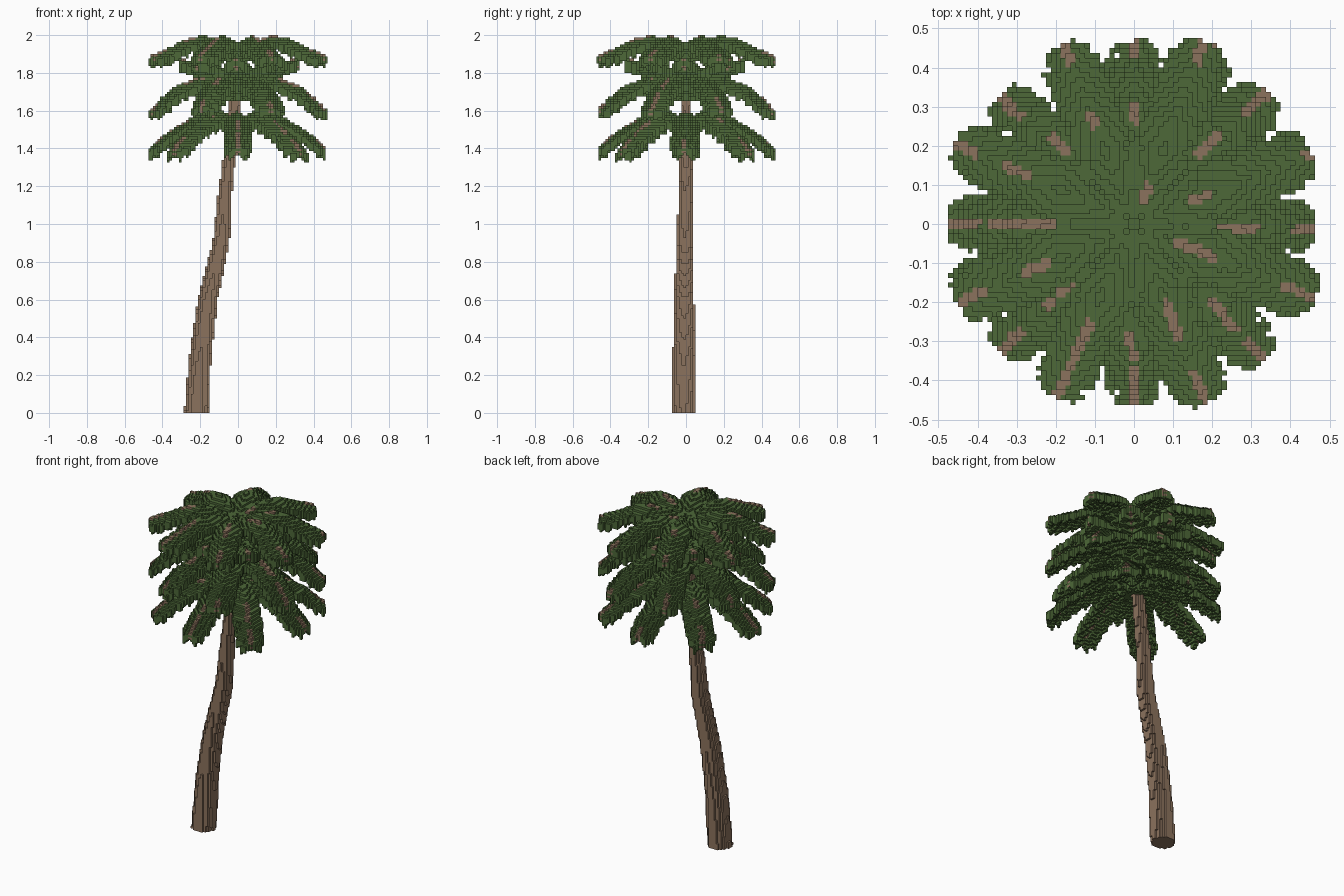
import bpy, bmesh, math, random

cube = bpy.data.objects.get("Cube")
if cube:
    bpy.data.objects.remove(cube)

random.seed(4)
V = 0.0125  # edge of one block
BARK, LEAF = 0, 1


def make_material(name, color):
    mat = bpy.data.materials.new(name)
    mat.use_nodes = True
    mat.diffuse_color = color
    bsdf = next(n for n in mat.node_tree.nodes if n.type == "BSDF_PRINCIPLED")
    bsdf.inputs["Base Color"].default_value = color
    bsdf.inputs["Roughness"].default_value = 0.9
    return mat


materials = [make_material("bark brown", (0.26, 0.17, 0.11, 1)),
             make_material("leaf green", (0.075, 0.14, 0.04, 1))]


def interpolate(points, t):
    """Piecewise linear lookup; each point is (key, value)."""
    for (a, va), (b, vb) in zip(points, points[1:]):
        if t <= b:
            return va + (vb - va) * (t - a) / (b - a)
    return points[-1][1]


def cell(x, y, z):
    return (math.floor(x / V), math.floor(y / V), math.floor(z / V))


# Leaning, tapering trunk of stacked block discs
def trunk_cells():
    lean = [(0, -0.22), (0.3, -0.2), (0.6, -0.16), (0.9, -0.09),
            (1.2, -0.065), (1.4, -0.04), (1.8, 0)]
    girth = [(0, 0.065), (0.8, 0.048), (1.2, 0.035), (1.8, 0.028)]
    cells = {}
    for k in range(int(1.78 / V)):
        z = (k + 0.5) * V
        cx, r = interpolate(lean, z), interpolate(girth, z)
        cy = interpolate([(0, -0.015), (1.4, 0)], z)
        n = int(r / V) + 2
        ci, cj, _ = cell(cx, cy, 0)
        for i in range(ci - n, ci + n + 1):
            for j in range(cj - n, cj + n + 1):
                if math.hypot((i + 0.5) * V - cx, (j + 0.5) * V - cy) <= r:
                    cells[i, j, k] = BARK
    return cells


# One frond: a rib along an arc, with swept leaflets drooping on both sides
def add_frond(cells, angle, arc, width, droop, thick):
    reach = arc[-1][0] + random.uniform(-0.012, 0.008)
    ca, sa = math.cos(angle), math.sin(angle)
    bare = [(reach - random.uniform(0.02, 0.1), reach)]
    start = random.uniform(0.05, 0.3)
    bare.append((start, start + random.uniform(0.03, 0.12)))
    rib = {}
    steps = int(reach / V * 2)
    for a in range(steps + 1):
        r = a * V / 2
        z = interpolate(arc, r)
        tip = max(0, min(1, (reach - r) / 0.07))
        half = width * (0.45 + 0.55 * tip ** 0.5)
        count = int(half / V * 2)
        for b in range(-count, count + 1):
            s = b * V / 2
            side = abs(s)
            tooth = int((r - side * 0.7) / V + 8) % 4
            if side > half * 0.6 and tooth == 0:
                continue
            x, y = r * ca - s * sa, r * sa + s * ca
            i, j, k = cell(x, y, z - droop * side)
            for d in range(thick + (tooth == 2)):
                cells.setdefault((i, j, k - d), LEAF)
            if side < V * 0.8:
                rib[i, j, k - thick + 1] = BARK
                if any(lo <= r <= hi for lo, hi in bare):
                    rib[i, j, k] = BARK
    cells.update(rib)


def frond_ring(arc, turn, width, droop, thick, count=8):
    cells = {}
    for n in range(count):
        angle = math.radians(turn + n * 360 / count + random.uniform(-2, 2))
        add_frond(cells, angle, arc, width, droop, thick)
    return cells


parts = {
    "trunk": trunk_cells(),
    "lower_fronds": frond_ring([(0, 1.55), (0.12, 1.59), (0.24, 1.56),
                                (0.36, 1.49), (0.47, 1.395)], 0, 0.075, 0.55, 3),
    "middle_fronds": frond_ring([(0, 1.72), (0.12, 1.77), (0.25, 1.765),
                                 (0.38, 1.71), (0.49, 1.61)], 22.5, 0.075, 0.55, 3),
    "inner_fronds": frond_ring([(0, 1.79), (0.12, 1.82), (0.22, 1.85),
                                (0.32, 1.872)], 0, 0.065, 0.4, 4),
    "upper_fronds": frond_ring([(0, 1.93), (0.1, 1.965), (0.2, 1.992),
                                (0.28, 1.98), (0.38, 1.935), (0.49, 1.89)],
                               22.5, 0.075, 0.5, 3),
}

# Block faces: axis direction, then its four corners wound outward
SIDES = []
for axis in range(3):
    for sign in (0, 1):
        direction = [0, 0, 0]
        direction[axis] = 2 * sign - 1
        loop = []
        for u, v in ((0, 0), (1, 0), (1, 1), (0, 1)):
            corner = [0, 0, 0]
            corner[axis] = sign
            corner[(axis + 1) % 3], corner[(axis + 2) % 3] = u, v
            loop.append(corner)
        SIDES.append((direction, loop if sign else loop[::-1]))


# Skin a set of blocks, keeping only its exposed faces
def build(name, cells, filled):
    bm = bmesh.new()
    verts = {}
    for (i, j, k), mat in cells.items():
        for (dx, dy, dz), loop in SIDES:
            if (i + dx, j + dy, k + dz) in filled:
                continue
            corners = []
            for cx, cy, cz in loop:
                key = (i + cx, j + cy, k + cz)
                if key not in verts:
                    verts[key] = bm.verts.new([c * V for c in key])
                corners.append(verts[key])
            bm.faces.new(corners).material_index = mat
    mesh = bpy.data.meshes.new(name)
    bm.to_mesh(mesh)
    bm.free()
    for mat in materials:
        mesh.materials.append(mat)
    obj = bpy.data.objects.new(name, mesh)
    bpy.context.collection.objects.link(obj)


# Each block belongs to the first part that claims it
filled = set()
for cells in parts.values():
    for key in [c for c in cells if c in filled]:
        del cells[key]
    filled.update(cells)
for name, cells in parts.items():
    build(name, cells, filled)
